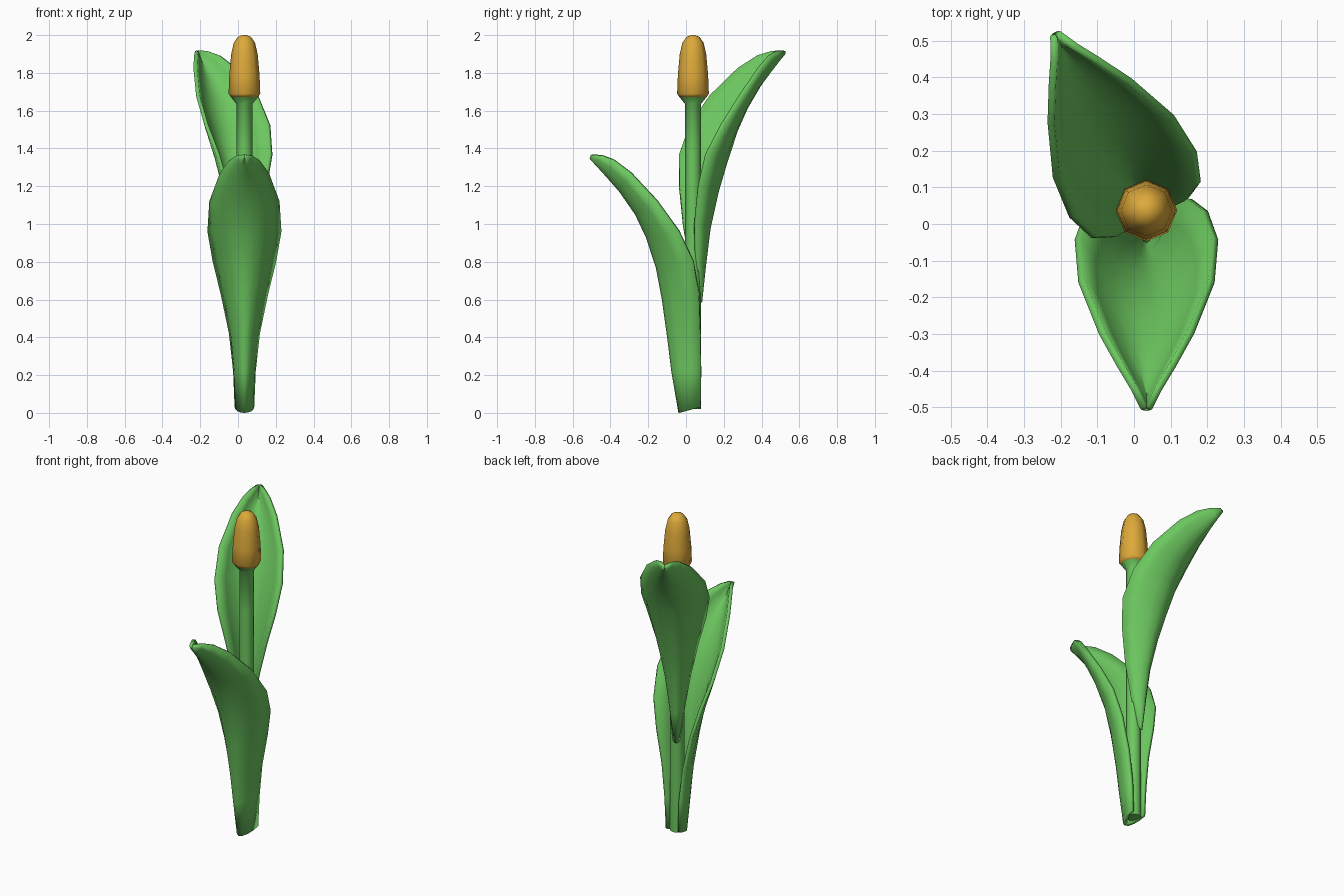
import bpy, math

if "Cube" in bpy.data.objects:
    bpy.data.objects.remove(bpy.data.objects["Cube"])

CX, CY = 0.034, 0.037  # stem axis


def material(name, rgb):
    m = bpy.data.materials.new(name)
    m.diffuse_color = (*rgb, 1)
    m.use_nodes = True
    m.node_tree.nodes["Principled BSDF"].inputs["Base Color"].default_value = m.diffuse_color
    return m


GREEN = material("leaf green", (0.15, 0.57, 0.115))
GOLD = material("bud gold", (0.73, 0.40, 0.042))


def make(name, verts, faces, mat):
    me = bpy.data.meshes.new(name)
    me.from_pydata(verts, [], faces)
    me.materials.append(mat)
    ob = bpy.data.objects.new(name, me)
    bpy.context.collection.objects.link(ob)
    return ob


def lathe(name, profile, mat, angle, n=8):
    verts = [(CX + r * math.cos(math.tau * k / n), CY + r * math.sin(math.tau * k / n), z)
             for r, z in profile for k in range(n)]
    faces = [(i * n + k, i * n + (k + 1) % n, (i + 1) * n + (k + 1) % n, (i + 1) * n + k)
             for i in range(len(profile) - 1) for k in range(n)]
    faces += [tuple(reversed(range(n))), tuple(range(len(verts) - n, len(verts)))]
    ob = make(name, verts, faces, mat)
    ob.data.shade_smooth()
    ob.data.set_sharp_from_angle(angle=math.radians(angle))
    return ob


def leaf(name, rows, turn, z0, zscale):
    # each row: keel distance, keel z, edge distance, edge z, half width
    n = 8
    c, s = math.cos(turn), math.sin(turn)
    verts = []
    for i, (kd, kz, ed, ez, hw) in enumerate(rows):
        round_ = max(0.25, 1 - i / 6)
        for j in range(n + 1):
            t = 2 * j / n - 1
            x = hw * ((1 - round_) * t + round_ * math.sin(t * math.pi / 2))
            f = (1 - round_) * t * t + round_ * (1 - math.cos(t * math.pi / 2))
            y = -(kd + (ed - kd) * f)
            z = kz + (ez - kz) * f
            verts.append((CX + x * c - y * s, CY + x * s + y * c, z0 + z * zscale))
    w = n + 1
    faces = [(i * w + j, i * w + j + 1, (i + 1) * w + j + 1, (i + 1) * w + j)
             for i in range(len(rows) - 1) for j in range(n)]
    ob = make(name, verts, faces, GREEN)
    ob.data.shade_smooth()
    sol = ob.modifiers.new("thickness", "SOLIDIFY")
    sol.thickness = 0.02
    sol.offset = -1
    return ob


# Stem with a small flared cup under the bud
lathe("stem", [(0.042, 0.02), (0.042, 1.12), (0.042, 1.39), (0.042, 1.635), (0.072, 1.672)], GREEN, 50)

# Bud
lathe("bud", [(0.072, 1.672), (0.084, 1.69), (0.08, 1.79), (0.07, 1.9),
              (0.056, 1.96), (0.035, 1.99), (0.012, 2.0)], GOLD, 60)

# Leaves share the upper blade, only the sheath at the base differs
blade = [(0.197, 0.77, 0.002, 0.80, 0.168), (0.25, 0.93, 0.08, 0.96, 0.196),
         (0.307, 1.05, 0.197, 1.12, 0.186), (0.39, 1.17, 0.337, 1.27, 0.13),
         (0.46, 1.25, 0.427, 1.338, 0.08), (0.51, 1.305, 0.49, 1.362, 0.042),
         (0.547, 1.345, 0.542, 1.365, 0.016)]
low_sheath = [(0.077, 0.0, -0.04, 0.03, 0.052), (0.115, 0.22, -0.042, 0.22, 0.06),
              (0.137, 0.40, -0.038, 0.42, 0.082), (0.165, 0.60, -0.03, 0.63, 0.126)]
high_sheath = [(0.052, 0.0, 0.03, 0.02, 0.022), (0.075, 0.2, 0.0, 0.22, 0.046),
               (0.1, 0.40, -0.02, 0.42, 0.078), (0.145, 0.60, -0.02, 0.63, 0.124)]
leaf("front_leaf", low_sheath + blade, 0.0, 0.0, 1.0)
leaf("back_leaf", high_sheath + blade, math.pi + math.atan2(0.245, 0.475), 0.585, 0.975)
